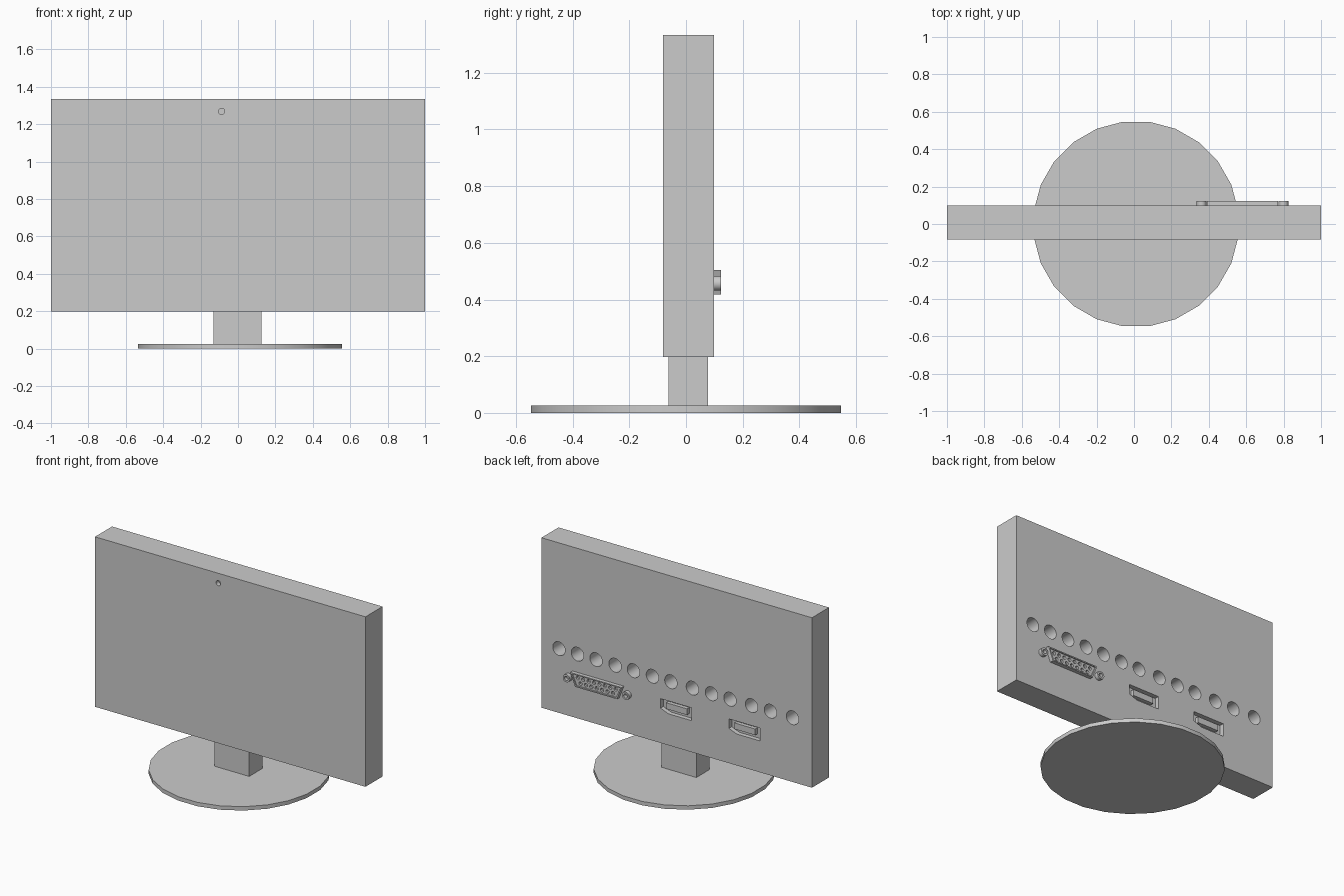
import bpy, bmesh, math

cube = bpy.data.objects.get("Cube")
if cube:
    bpy.data.objects.remove(cube, do_unlink=True)

grey = bpy.data.materials.new("plain_grey")
grey.use_nodes = True
GREY = (0.6, 0.6, 0.6, 1)
grey.diffuse_color = GREY
grey.node_tree.nodes["Principled BSDF"].inputs["Base Color"].default_value = GREY

FRONT, BACK = -0.082, 0.098     # screen faces
PLUG = 0.123                    # outer face of the raised connector


def circle(cx, cz, r, n=24):
    steps = [math.tau * (i + 0.5) / n for i in range(n)]
    return [(cx + r * math.cos(a), cz + r * math.sin(a)) for a in steps]


def rect(x0, x1, z0, z1):
    return [(x0, z0), (x1, z0), (x1, z1), (x0, z1)]


def prism(name, outlines, y0, y1):
    """Extrude x-z outlines along y into one object."""
    bm = bmesh.new()
    for pts in outlines:
        face = bm.faces.new([bm.verts.new((x, y0, z)) for x, z in pts])
        out = bmesh.ops.extrude_face_region(bm, geom=[face])["geom"]
        moved = [v for v in out if isinstance(v, bmesh.types.BMVert)]
        bmesh.ops.translate(bm, verts=moved, vec=(0, y1 - y0, 0))
    bmesh.ops.recalc_face_normals(bm, faces=bm.faces)
    mesh = bpy.data.meshes.new(name)
    bm.to_mesh(mesh)
    bm.free()
    mesh.materials.append(grey)
    obj = bpy.data.objects.new(name, mesh)
    bpy.context.collection.objects.link(obj)
    return obj


def activate(obj):
    bpy.ops.object.select_all(action="DESELECT")
    obj.select_set(True)
    bpy.context.view_layer.objects.active = obj


def cut(obj, outlines, y0, y1):
    """Sink the outlines into the object."""
    cutter = prism("cutter", outlines, y0, y1)
    cutter.hide_render = True
    mod = obj.modifiers.new("recess", "BOOLEAN")
    mod.operation, mod.solver, mod.object = "DIFFERENCE", "EXACT", cutter
    activate(obj)
    bpy.ops.object.modifier_apply(modifier=mod.name)
    bpy.data.objects.remove(cutter, do_unlink=True)


def smooth(obj):
    activate(obj)
    bpy.ops.object.shade_smooth_by_angle(angle=math.radians(30))


# Round base and stem
bpy.ops.mesh.primitive_cylinder_add(vertices=24, radius=0.551, depth=0.026,
                                    location=(0.011, 0, 0.013),
                                    rotation=(0, 0, math.radians(7.5)))
base = bpy.context.object
base.name = "base"
base.data.materials.append(grey)
smooth(base)
prism("stem", [rect(-0.131, 0.126, 0.02, 0.2)], -0.062, 0.078)

# Screen with camera hole, row of round sockets and two chamfered ports
screen = prism("screen", [rect(-1, 1, 0.198, 1.334)], FRONT, BACK)
cut(screen, [circle(-0.088, 1.268, 0.017)], FRONT - 0.02, FRONT + 0.03)
socket_x = [0.871, 0.734, 0.597, 0.456, 0.32, 0.18, 0.043,
            -0.116, -0.257, -0.394, -0.553, -0.693, -0.856]
cut(screen, [circle(x, 0.627, 0.046) for x in socket_x], BACK - 0.12, BACK + 0.02)
port_x = [0.005, -0.5]
cut(screen, [[(x - 0.114, 0.408), (x + 0.055, 0.408), (x + 0.114, 0.43),
              (x + 0.114, 0.494), (x - 0.114, 0.494)] for x in port_x],
    BACK - 0.03, BACK + 0.02)
smooth(screen)
for i, x in enumerate(port_x):
    prism(f"port_tongue_{i + 1}", [rect(x - 0.077, x + 0.077, 0.434, 0.475)],
          BACK - 0.035, BACK - 0.005)

# Raised pin connector, wider at the top
MID, PIN_Z = 0.58, 0.4615


def trapezoid(top, bottom, half):
    return [(MID - bottom, PIN_Z - half), (MID + bottom, PIN_Z - half),
            (MID + top, PIN_Z + half), (MID - top, PIN_Z + half)]


plug = prism("pin_connector", [trapezoid(0.19, 0.155, 0.0435)], BACK - 0.01, PLUG)
cut(plug, [trapezoid(0.178, 0.147, 0.036)], PLUG - 0.008, PLUG + 0.02)
pins = []
for count, z in ((8, PIN_Z + 0.016), (7, PIN_Z - 0.016)):
    pins += [circle(MID + (i - (count - 1) / 2) * 0.04, z, 0.012, 12)
             for i in range(count)]
cut(plug, pins, BACK + 0.002, PLUG + 0.02)
smooth(plug)

# Ring nuts at both ends of the connector
for side, name in ((1, "left_nut"), (-1, "right_nut")):
    x = MID + side * 0.219
    nut = prism(name, [circle(x, 0.457, 0.026)], BACK - 0.01, PLUG)
    cut(nut, [circle(x, 0.457, 0.014, 16)], BACK + 0.002, PLUG + 0.02)
    smooth(nut)
